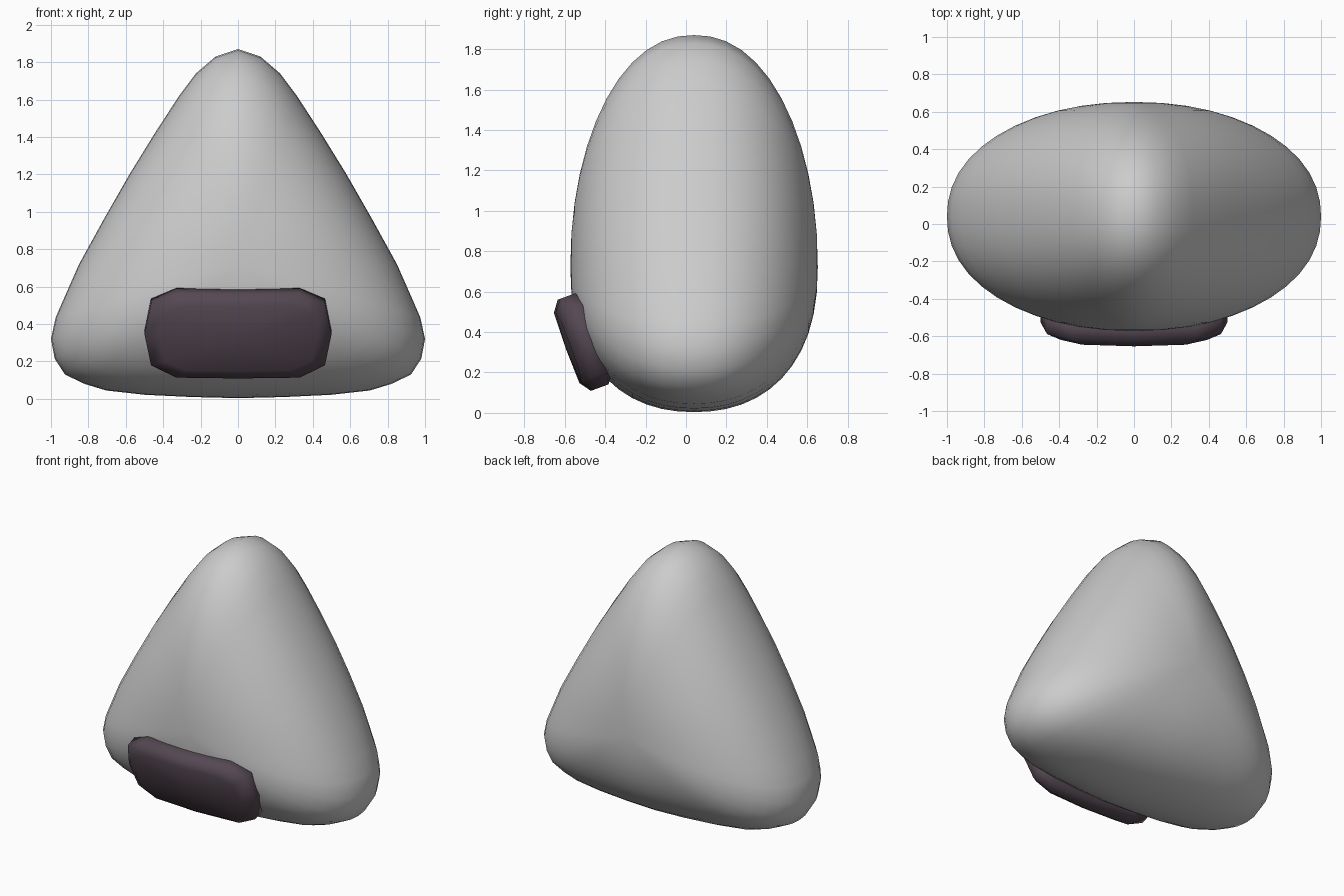
import bpy, bmesh, math
from mathutils import Vector

if "Cube" in bpy.data.objects:
    bpy.data.objects.remove(bpy.data.objects["Cube"])


def loft(name, rings, front_tip=None, back_tip=None):
    """Skin closed rings of points and close both ends (fan to a tip, or flat cap)."""
    bm = bmesh.new()
    vs = [[bm.verts.new(p) for p in r] for r in rings]
    n = len(vs[0])
    for a, b in zip(vs, vs[1:]):
        for i in range(n):
            j = (i + 1) % n
            bm.faces.new((a[i], a[j], b[j], b[i]))
    for ring, tip in ((vs[0], front_tip), (vs[-1], back_tip)):
        if tip is None:
            bm.faces.new(ring)
        else:
            t = bm.verts.new(tip)
            for i in range(n):
                bm.faces.new((ring[i], ring[(i + 1) % n], t))
    bmesh.ops.recalc_face_normals(bm, faces=bm.faces)
    for f in bm.faces:
        f.smooth = True
    me = bpy.data.meshes.new(name)
    bm.to_mesh(me)
    bm.free()
    ob = bpy.data.objects.new(name, me)
    bpy.context.collection.objects.link(ob)
    return ob


# Rice body: rounded-triangle outline, swelling from front pole to back pole
half = [(0, 1.87), (.12, 1.83), (.225, 1.74), (.315, 1.62), (.445, 1.42), (.577, 1.206),
        (.715, .965), (.85, .72), (.925, .55), (.975, .435), (1.0, .32), (.98, .215),
        (.925, .13), (.82, .08), (.705, .045), (.5, .022), (.25, .01), (0, .004)]
outline = half + [(-x, z) for x, z in half[-2:0:-1]]
CZ, CY, DEPTH, POW = .72, .04, .6125, 2.2

rings = []
STEPS = 24
for k in range(1, STEPS):
    t = -math.cos(math.pi * k / STEPS)
    s = (1 - abs(t) ** POW) ** (1 / POW)
    w = .5 * (1 - s)                      # sections get rounder toward the poles
    ring = []
    for x, z in outline:
        d = Vector((x, z - CZ))
        d *= s * (1 - w + w * .85 / d.length)
        ring.append((d.x, CY + DEPTH * t, CZ + d.y))
    rings.append(ring)
loft("rice_body", rings, (0, CY - DEPTH, CZ), (0, CY + DEPTH, CZ))

# Seaweed wrap: tilted pad with bevelled corners, bent slightly around the body
TILT = math.radians(20)
quarter = [(.5, 0), (.465, .175), (.33, .24), (0, .24)]
upper = quarter + [(-x, v) for x, v in quarter[-2::-1]]
pad = upper + [(x, -v) for x, v in upper[-2:0:-1]]


def place(x, v, n):
    n -= .12 * x * x
    return (x, -.525 - v * math.sin(TILT) - n * math.cos(TILT),
            .345 + v * math.cos(TILT) - n * math.sin(TILT))


layers = [(.07, .84, .77), (.03, 1, 1), (-.05, 1, 1), (-.08, .9, .85)]
wrap = loft("seaweed_wrap",
            [[place(x * sx, v * sv, n) for x, v in pad] for n, sx, sv in layers],
            place(0, 0, .075), place(0, 0, -.08))
mat = bpy.data.materials.new("dark_seaweed")
mat.diffuse_color = (.09, .065, .085, 1)
mat.use_nodes = True
mat.node_tree.nodes["Principled BSDF"].inputs["Base Color"].default_value = mat.diffuse_color
wrap.data.materials.append(mat)
